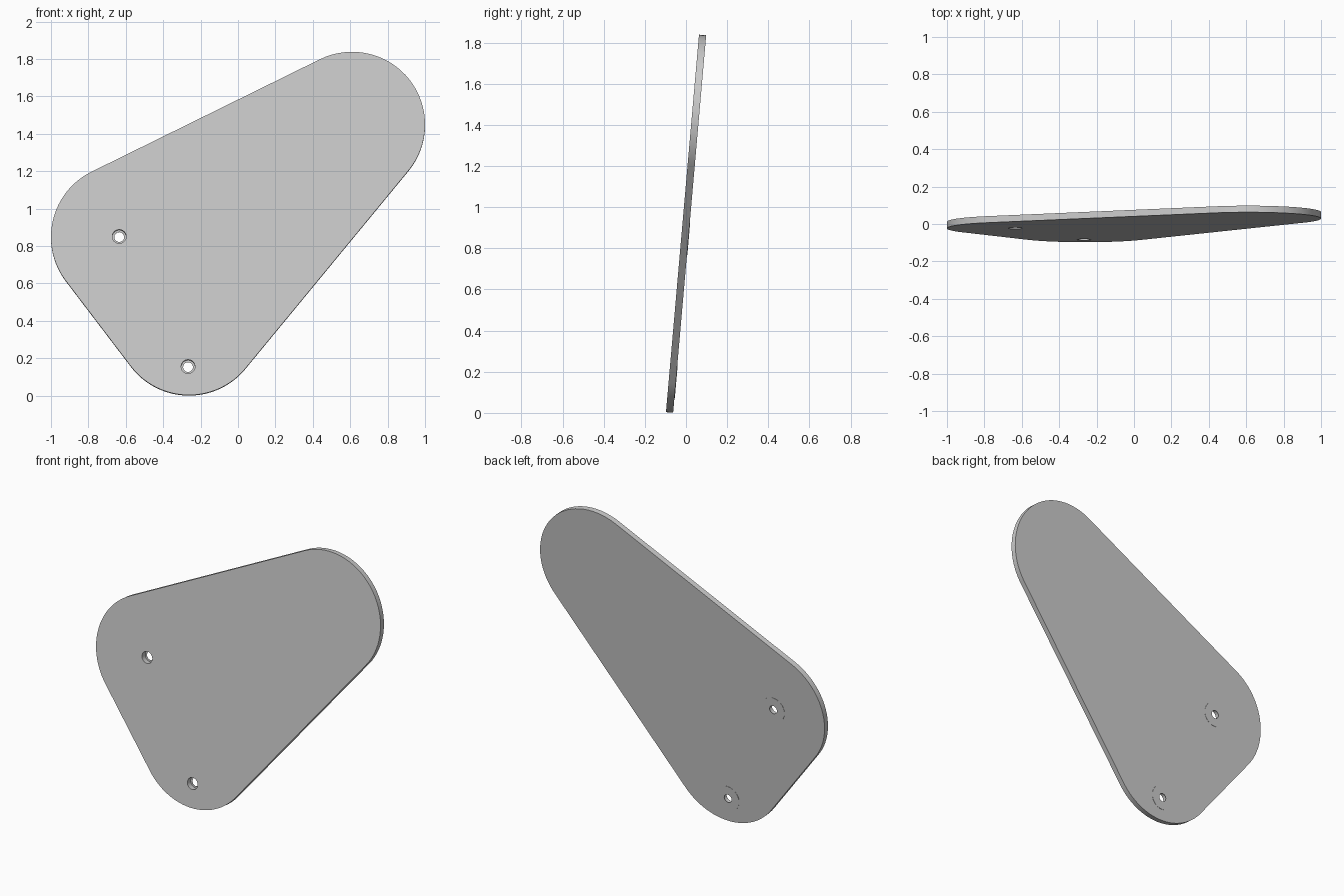
import bpy, bmesh, math
from mathutils import Matrix, Vector

if "Cube" in bpy.data.objects:
    bpy.data.objects.remove(bpy.data.objects["Cube"])

R = 0.39            # corner radius
T = 0.035           # plate thickness
HOLE, BORE = 0.037, 0.026
CORNERS = [Vector((-0.262, -0.527)), Vector((0.61, 0.535)), Vector((-0.61, -0.068))]
HOLES = [(-0.635, -0.066), (-0.267, -0.764)]
LEAN = Matrix.Translation((0, 0, 0.9155)) @ Matrix.Rotation(math.radians(-5), 4, 'X')
UPRIGHT = Matrix.Rotation(math.radians(90), 4, 'X')

grey = bpy.data.materials.new("light grey")
grey.diffuse_color = (0.6, 0.6, 0.6, 1)
grey.use_nodes = True
grey.node_tree.nodes["Principled BSDF"].inputs["Base Color"].default_value = grey.diffuse_color


def circle(x, z, r, n=48):
    return [(x + r * math.cos(2 * math.pi * i / n), z + r * math.sin(2 * math.pi * i / n))
            for i in range(n)]


def slab(name, loops, y0, y1):
    """Flat slab between y0 and y1 from an outer loop and optional hole loops."""
    curve = bpy.data.curves.new(name + "_profile", 'CURVE')
    curve.dimensions = '2D'
    curve.fill_mode = 'BOTH'
    curve.extrude = (y1 - y0) / 2
    for loop in loops:
        spline = curve.splines.new('POLY')
        spline.points.add(len(loop) - 1)
        for p, (x, z) in zip(spline.points, loop):
            p.co = (x, z, 0, 1)
        spline.use_cyclic_u = True
    profile = bpy.data.objects.new(name + "_profile", curve)
    bpy.context.collection.objects.link(profile)
    bpy.context.view_layer.update()
    mesh = bpy.data.meshes.new_from_object(
        profile.evaluated_get(bpy.context.evaluated_depsgraph_get()))
    bpy.data.objects.remove(profile)

    # Weld caps to rims, then stand the slab up and lean it back
    bm = bmesh.new()
    bm.from_mesh(mesh)
    bmesh.ops.remove_doubles(bm, verts=bm.verts, dist=1e-5)
    bmesh.ops.recalc_face_normals(bm, faces=bm.faces)
    bm.to_mesh(mesh)
    bm.free()
    mesh.transform(LEAN @ Matrix.Translation((0, (y0 + y1) / 2, 0)) @ UPRIGHT)
    mesh.materials.clear()
    mesh.materials.append(grey)
    ob = bpy.data.objects.new(name, mesh)
    bpy.context.collection.objects.link(ob)
    return ob


# Rounded triangular outline: one arc per corner, joined by tangent lines
outline = []
for i, c in enumerate(CORNERS):
    d_in = c - CORNERS[i - 1]
    d_out = CORNERS[(i + 1) % 3] - c
    a0 = math.atan2(-d_in.x, d_in.y)        # outward normals of the two sides
    a1 = math.atan2(-d_out.x, d_out.y)
    sweep = (a1 - a0) % (2 * math.pi)
    for k in range(33):
        a = a0 + sweep * k / 32
        outline.append((c.x + R * math.cos(a), c.y + R * math.sin(a)))

# Main plate with two through holes
parts = [slab("plate", [outline] + [circle(x, z, HOLE) for x, z in HOLES], -T / 2, T / 2)]

# Thin washers on the back, narrowing each hole
for n, (x, z) in enumerate(HOLES):
    parts.append(slab("back_washer_%d" % (n + 1),
                      [circle(x, z, 0.08), circle(x, z, BORE)], T / 2 - 0.0005, T / 2 + 0.002))

# Smooth rims, crisp edges
for ob in parts:
    bpy.ops.object.select_all(action='DESELECT')
    ob.select_set(True)
    bpy.context.view_layer.objects.active = ob
    bpy.ops.object.shade_smooth_by_angle(angle=math.radians(30))
